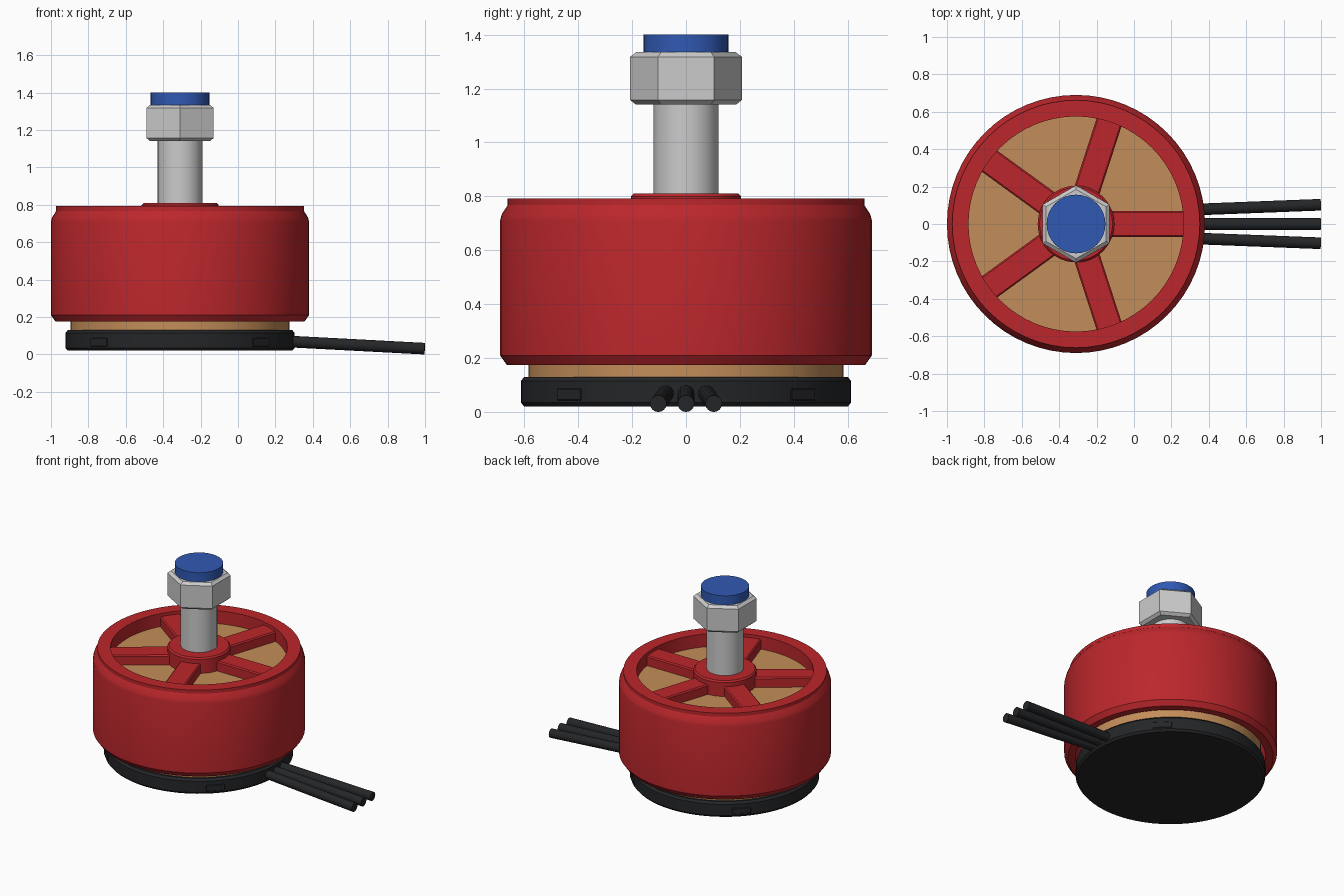
import bpy, bmesh
from math import pi, cos, sin, radians
from mathutils import Vector, Matrix

if "Cube" in bpy.data.objects:
    bpy.data.objects.remove(bpy.data.objects["Cube"])

CX = -0.31  # motor axis


def material(name, rgb):
    m = bpy.data.materials.new(name)
    m.diffuse_color = (*rgb, 1)
    m.use_nodes = True
    m.node_tree.nodes["Principled BSDF"].inputs["Base Color"].default_value = m.diffuse_color
    return m


RED = material("red", (0.50, 0.02, 0.025))
TAN = material("copper", (0.55, 0.27, 0.10))
BLACK = material("black", (0.018, 0.019, 0.021))
BLUE = material("blue", (0.03, 0.10, 0.45))


def finish(bm, name, mat=None, smooth=True):
    bmesh.ops.recalc_face_normals(bm, faces=bm.faces)
    me = bpy.data.meshes.new(name)
    bm.to_mesh(me)
    bm.free()
    ob = bpy.data.objects.new(name, me)
    bpy.context.collection.objects.link(ob)
    if mat:
        me.materials.append(mat)
    if smooth:
        bpy.ops.object.select_all(action='DESELECT')
        ob.select_set(True)
        bpy.context.view_layer.objects.active = ob
        bpy.ops.object.shade_smooth_by_angle(angle=radians(25))
    return ob


def lathe(name, profile, mat=None, n=64, closed=False, phase=0.0, smooth=True):
    """Revolve (radius, z) points about the motor axis; caps ends unless closed."""
    bm = bmesh.new()
    rings = []
    for r, z in profile:
        rings.append([bm.verts.new((CX + r * cos(phase + 2 * pi * i / n),
                                    r * sin(phase + 2 * pi * i / n), z)) for i in range(n)])
    pairs = list(zip(rings, rings[1:]))
    if closed:
        pairs.append((rings[-1], rings[0]))
    else:
        bm.faces.new(rings[0])
        bm.faces.new(rings[-1])
    for a, b in pairs:
        for i in range(n):
            j = (i + 1) % n
            bm.faces.new((a[i], a[j], b[j], b[i]))
    return finish(bm, name, mat, smooth)


def radial_box(name, r0, r1, width, z0, z1, angle, bevel, mat):
    """Box running outwards from r0 to r1 at the given angle."""
    bm = bmesh.new()
    bmesh.ops.create_cube(bm, size=1)
    bmesh.ops.scale(bm, vec=(r1 - r0, width, z1 - z0), verts=bm.verts)
    bmesh.ops.bevel(bm, geom=bm.edges[:], offset=bevel, segments=1, affect='EDGES')
    bmesh.ops.translate(bm, vec=((r0 + r1) / 2, 0, (z0 + z1) / 2), verts=bm.verts)
    bmesh.ops.transform(bm, verts=bm.verts,
                        matrix=Matrix.Translation((CX, 0, 0)) @ Matrix.Rotation(angle, 4, 'Z'))
    return finish(bm, name, mat, smooth=False)


def rod(name, p0, p1, r, mat, n=16):
    p0, p1 = Vector(p0), Vector(p1)
    d = p1 - p0
    bm = bmesh.new()
    bmesh.ops.create_cone(bm, cap_ends=True, segments=n, radius1=r, radius2=r, depth=d.length)
    bmesh.ops.transform(bm, verts=bm.verts, matrix=Matrix.Translation((p0 + p1) / 2)
                        @ d.to_track_quat('Z', 'Y').to_matrix().to_4x4())
    return finish(bm, name, mat)


# Base and stator
lathe("base", [(0.60, 0.02), (0.613, 0.035), (0.613, 0.115), (0.60, 0.13)], BLACK)
for i in range(4):
    radial_box(f"base_tab_{i + 1}", 0.55, 0.616, 0.125, 0.043, 0.087,
               pi / 4 + i * pi / 2, 0.003, BLACK)
lathe("stator", [(0.585, 0.12), (0.585, 0.70)], TAN)

# Rotating bell: open shell with a stepped top ring
lathe("bell", [(0.615, 0.175), (0.665, 0.175), (0.69, 0.21), (0.69, 0.71), (0.684, 0.733),
               (0.66, 0.77), (0.615, 0.77)], RED, closed=True)
lathe("top_ring", [(0.575, 0.70), (0.62, 0.70), (0.62, 0.768), (0.662, 0.768),
                   (0.662, 0.793), (0.575, 0.793)], RED, closed=True)
for i in range(5):
    radial_box(f"spoke_{i + 1}", 0.12, 0.585, 0.14, 0.69, 0.77, i * 2 * pi / 5, 0.008, RED)
lathe("hub", [(0.205, 0.69), (0.205, 0.80), (0.195, 0.81)], RED, n=48)

# Shaft, hex nut and end cap
lathe("shaft", [(0.12, 0.70), (0.12, 1.34)], n=32)
lathe("nut", [(0.185, 1.14), (0.207, 1.157), (0.207, 1.318), (0.185, 1.335)],
      n=6, phase=pi / 6, smooth=False)
lathe("end_cap", [(0.157, 1.33), (0.157, 1.40)], BLUE, n=32)

# Three lead wires fanning out from the base
for i in (-1, 0, 1):
    rod(f"wire_{i + 2}", (0.22, i * 0.073, 0.072), (0.998, i * 0.103, 0.031), 0.031, BLACK)
